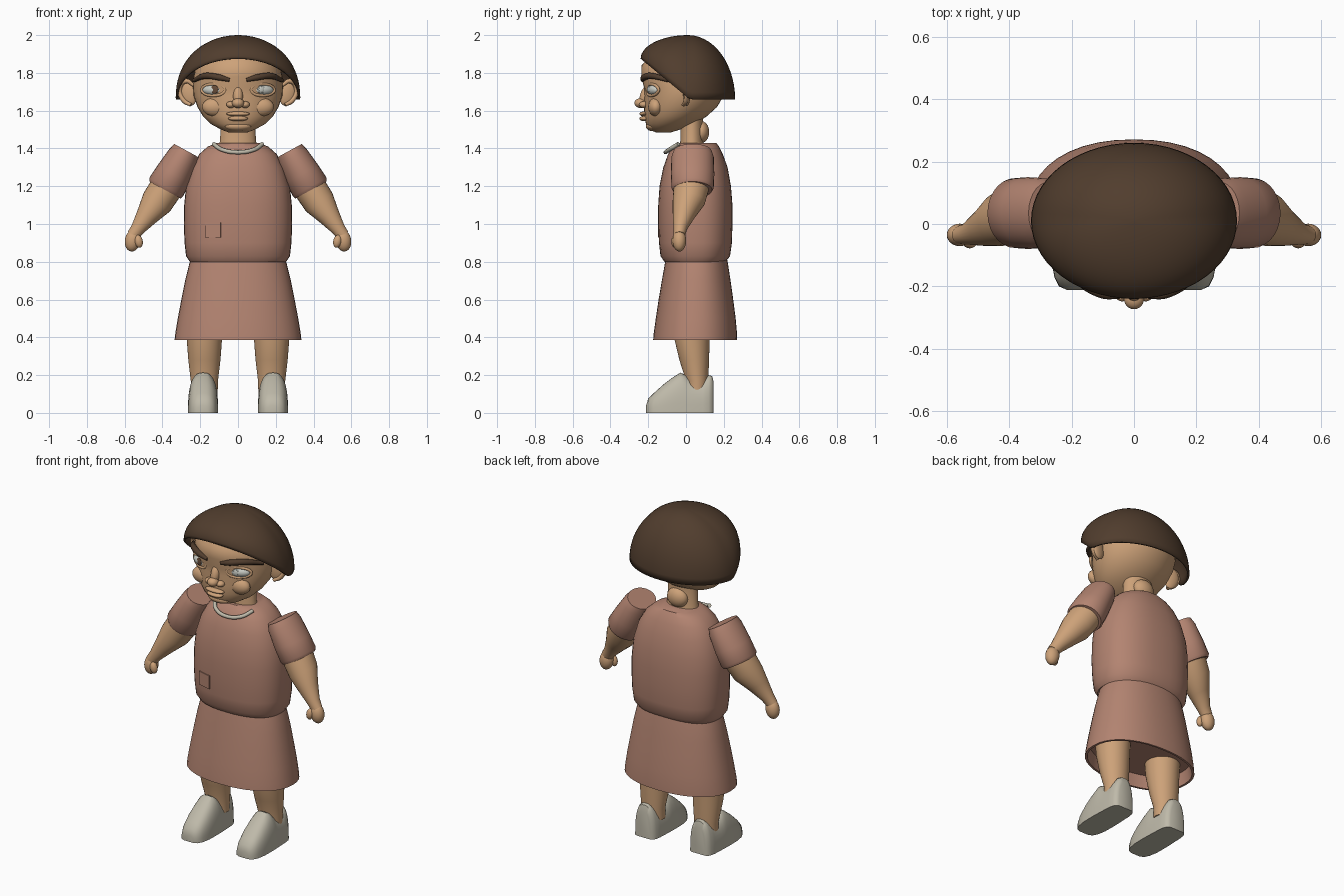
import bpy, bmesh, math
from mathutils import Vector, Matrix

if "Cube" in bpy.data.objects:
    bpy.data.objects.remove(bpy.data.objects["Cube"], do_unlink=True)


def material(name, r, g, b):
    m = bpy.data.materials.new(name)
    m.use_nodes = True
    m.diffuse_color = (r, g, b, 1)
    bsdf = m.node_tree.nodes["Principled BSDF"]
    bsdf.inputs["Base Color"].default_value = (r, g, b, 1)
    bsdf.inputs["Roughness"].default_value = 0.8
    return m


SKIN = material("skin", 0.61, 0.36, 0.19)
CLOTH = material("dusty_rose_cloth", 0.45, 0.23, 0.165)
HAIR = material("dark_brown_hair", 0.082, 0.047, 0.027)
SHOE = material("pale_grey", 0.52, 0.49, 0.4)
EYE = material("eye_white", 0.6, 0.62, 0.57)
IRIS = material("brown_iris", 0.13, 0.07, 0.04)
GREY = material("grey_iris", 0.4, 0.42, 0.39)


def finish(name, bm, mat, angle=40):
    bmesh.ops.recalc_face_normals(bm, faces=bm.faces[:])
    me = bpy.data.meshes.new(name)
    bm.to_mesh(me)
    bm.free()
    me.materials.append(mat)
    ob = bpy.data.objects.new(name, me)
    bpy.context.collection.objects.link(ob)
    bpy.ops.object.select_all(action="DESELECT")
    ob.select_set(True)
    bpy.context.view_layer.objects.active = ob
    bpy.ops.object.shade_smooth_by_angle(angle=math.radians(angle))
    return ob


def power(v, e):
    return math.copysign(abs(v) ** e, v)


def ring(c, u, v, p=2, n=40):
    """Closed superellipse around c, spanned by the vectors u and v."""
    c, u, v = Vector(c), Vector(u), Vector(v)
    out = []
    for i in range(n):
        a = math.tau * i / n
        out.append(c + u * power(math.cos(a), 2 / p) + v * power(math.sin(a), 2 / p))
    return out


def loft(name, rings, mat, angle=40, caps=True):
    bm = bmesh.new()
    rows = [[bm.verts.new(p) for p in r] for r in rings]
    n = len(rows[0])
    for a, b in zip(rows, rows[1:]):
        for i in range(n):
            j = (i + 1) % n
            bm.faces.new((a[i], a[j], b[j], b[i]))
    if caps:
        bm.faces.new(rows[0][::-1])
        bm.faces.new(rows[-1])
    return finish(name, bm, mat, angle)


def stack(name, rows, mat, p=2, cx=0, angle=40):
    """Upright body from rows of height, half width, front y and back y."""
    return loft(name, [ring((cx, (f + b) / 2, z), (w, 0, 0), (0, (b - f) / 2, 0), p)
                       for z, w, f, b in rows], mat, angle)


def ball(name, loc, radii, mat, tilt=(0, 0, 0)):
    bm = bmesh.new()
    bmesh.ops.create_uvsphere(bm, u_segments=24, v_segments=16, radius=1)
    turn = Matrix.Identity(3)
    for axis, a in zip("XYZ", tilt):
        turn = Matrix.Rotation(a, 3, axis) @ turn
    for v in bm.verts:
        v.co = Vector(loc) + turn @ Vector([c * r for c, r in zip(v.co, radii)])
    return finish(name, bm, mat, 80)


def tube(name, pts, radius, mat, cyclic=False, taper=1.0):
    cu = bpy.data.curves.new(name, "CURVE")
    cu.dimensions = "3D"
    cu.bevel_depth = radius
    cu.bevel_resolution = 3
    cu.use_fill_caps = True
    sp = cu.splines.new("BEZIER")
    sp.bezier_points.add(len(pts) - 1)
    sp.use_cyclic_u = cyclic
    for i, (bp, p) in enumerate(zip(sp.bezier_points, pts)):
        bp.co = p
        bp.handle_left_type = bp.handle_right_type = "AUTO"
        bp.radius = taper if i in (0, len(pts) - 1) else 1
    cu.materials.append(mat)
    ob = bpy.data.objects.new(name, cu)
    bpy.context.collection.objects.link(ob)
    return ob


def limb(name, rows, s, mat):
    """Arm section: rows of x, y, z, radius across and radius in depth."""
    d = Vector(rows[-1][:3]) - Vector(rows[0][:3])
    u = Vector((-d.z, 0, d.x)).normalized()
    u.x *= s
    return loft(name, [ring((s * x, y, z), u * r, (0, q, 0), 2, 28)
                       for x, y, z, r, q in rows], mat, 50)


# Head, neck and the rounded nape
stack("head", [(1.485, .05, -.16, -.08), (1.50, .09, -.195, -.03), (1.53, .145, -.212, .05),
               (1.57, .185, -.22, .11), (1.62, .215, -.222, .165), (1.68, .235, -.22, .2),
               (1.72, .238, -.222, .215), (1.78, .236, -.237, .22), (1.84, .22, -.236, .21),
               (1.90, .18, -.18, .17), (1.95, .1, -.1, .1)], SKIN, angle=80)
stack("neck", [(1.40, .105, -.035, .1), (1.44, .095, -.03, .09), (1.56, .09, -.03, .09)], SKIN)
ball("nape", (0, .08, 1.487), (.065, .043, .058), SKIN)

# Bowl-cut hair: a dome whose rim rises towards the forehead
dome = []
for k in range(15):
    t = math.pi / 2 * k / 14.2
    row = []
    for i in range(56):
        a = math.tau * i / 56
        x, y = .33 * math.cos(a), .01 + .25 * math.sin(a)
        rim = 1.66 + .215 * max(0, min(1, (.02 - y) / .26))
        row.append(Vector((x * math.cos(t), .01 + (y - .01) * math.cos(t),
                           rim + (2 - rim) * math.sin(t))))
    dome.append(row)
hair = loft("hair", dome, HAIR, 60, caps=False)
bm = bmesh.new()
bm.from_mesh(hair.data)
bmesh.ops.holes_fill(bm, edges=[e for e in bm.edges if e.is_boundary and e.verts[0].co.z > 1.95])
bm.to_mesh(hair.data)
bm.free()
shell = hair.modifiers.new("thickness", "SOLIDIFY")
shell.thickness = .012
shell.offset = -1

# Nose and mouth
ball("nose_bridge", (0, -.215, 1.68), (.026, .028, .055), SKIN, (-.3, 0, 0))
ball("nose_tip", (0, -.24, 1.64), (.032, .033, .026), SKIN)
ball("upper_lip", (0, -.222, 1.583), (.062, .024, .013), SKIN)
ball("lower_lip", (0, -.22, 1.558), (.052, .027, .014), SKIN)
ball("chin", (0, -.178, 1.518), (.07, .035, .026), SKIN)

for s, side in ((1, "left"), (-1, "right")):
    # Face details
    ball(side + "_nostril", (s * .038, -.222, 1.632), (.024, .026, .018), SKIN)
    ball(side + "_cheek", (s * .12, -.16, 1.62), (.07, .04, .05), SKIN)
    ball(side + "_eye", (s * .13, -.166, 1.71), (.06, .032, .03), EYE, (0, 0, s * .35))
    ball(side + "_iris", (s * .125, -.196, 1.712), (.022, .005, .022),
         GREY if s > 0 else IRIS, (0, 0, s * .35))
    if s > 0:
        ball("left_iris_centre", (.125, -.2, 1.712), (.015, .004, .015), EYE, (0, 0, .35))
    lid = []
    for i in range(10):
        a = math.tau * i / 10
        c = math.cos(a)
        lid.append((s * (.13 + .062 * c), -.184 + .03 * c + .008 * c * c, 1.71 + .03 * math.sin(a)))
    tube(side + "_eyelids", lid, .008, SKIN, cyclic=True)
    tube(side + "_eyebrow", [(s * .045, -.23, 1.762), (s * .10, -.222, 1.776),
                             (s * .17, -.182, 1.784), (s * .235, -.09, 1.76)],
         .017, HAIR, taper=.6)

    # Ears
    ball(side + "_ear", (s * .262, .005, 1.69), (.045, .018, .066), SKIN, (0, s * .2, s * .2))
    tube(side + "_ear_rim", [(s * .235, -.02, 1.735), (s * .275, -.015, 1.757),
                             (s * .308, .005, 1.72), (s * .288, .0, 1.655),
                             (s * .25, -.015, 1.63)], .013, SKIN, taper=.7)

    # Arms
    limb(side + "_sleeve", [(.272, .035, 1.388, .075, .1), (.29, .035, 1.355, .085, .112),
                            (.34, .035, 1.265, .097, .115), (.38, .035, 1.195, .102, .112),
                            (.386, .035, 1.18, .094, .103)], s, CLOTH)
    limb(side + "_forearm", [(.375, .03, 1.2, .088, .095), (.43, .015, 1.115, .085, .086),
                             (.48, -.01, 1.045, .06, .06), (.53, -.03, .975, .038, .036),
                             (.555, -.035, .94, .034, .03)], s, SKIN)
    ball(side + "_hand", (s * .558, -.035, .912), (.041, .036, .058), SKIN, (0, s * -.15, 0))
    ball(side + "_thumb", (s * .526, -.058, .908), (.022, .02, .034), SKIN, (0, s * .2, 0))

    # Legs
    stack(side + "_leg", [(.5, .1, -.07, .13), (.385, .093, -.06, .125), (.28, .085, -.035, .122),
                          (.17, .072, 0, .118), (.1, .07, 0, .115)], SKIN, cx=s * .178)

    # Shoes: arched sections from toe to heel
    sections = []
    for y, w, h in [(-.211, .03, .04), (-.2, .055, .075), (-.17, .07, .105), (-.12, .079, .15),
                    (-.07, .08, .188), (-.03, .08, .213), (0, .079, .2), (.025, .078, .172),
                    (.09, .075, .177), (.12, .07, .2), (.138, .06, .195), (.146, .045, .165)]:
        arch = [math.pi * i / 20 for i in range(21)]
        sections.append([Vector((s * .185 + w * power(math.cos(a), .75), y,
                                 h * power(math.sin(a), .75))) for a in arch])
    loft(side + "_shoe", sections, SHOE, 50)

# Tunic
stack("tunic", [(.80, .255, -.115, .21), (.83, .275, -.135, .233), (.9, .283, -.143, .243),
                (1.0, .287, -.147, .246), (1.1, .285, -.147, .246), (1.2, .275, -.14, .238),
                (1.3, .245, -.12, .22), (1.37, .205, -.095, .195), (1.41, .16, -.07, .175),
                (1.43, .11, -.05, .16)], CLOTH, p=2.4)

# Hollow skirt with a thin hem
stack("skirt", [(.825, .245, -.105, .215), (.79, .258, -.112, .222), (.7, .28, -.128, .236),
                (.6, .3, -.145, .25), (.5, .319, -.16, .263), (.42, .332, -.171, .27),
                (.385, .336, -.174, .271), (.385, .322, -.162, .259),
                (.46, .31, -.15, .248)], CLOTH, p=2.2)

# Neckline trim
tube("collar", [(-.13, -.04, 1.424), (-.085, -.088, 1.394), (0, -.108, 1.38),
                (.085, -.088, 1.394), (.13, -.04, 1.424)], .011, SHOE)

# Small patch pocket
bm = bmesh.new()
bmesh.ops.create_cube(bm, size=1)
turn = Matrix.Rotation(-.26, 3, "Z")
for v in bm.verts:
    v.co = Vector((-.132, -.133, .968)) + turn @ Vector((v.co.x * .085, v.co.y * .009, v.co.z * .08))
finish("pocket", bm, CLOTH)
